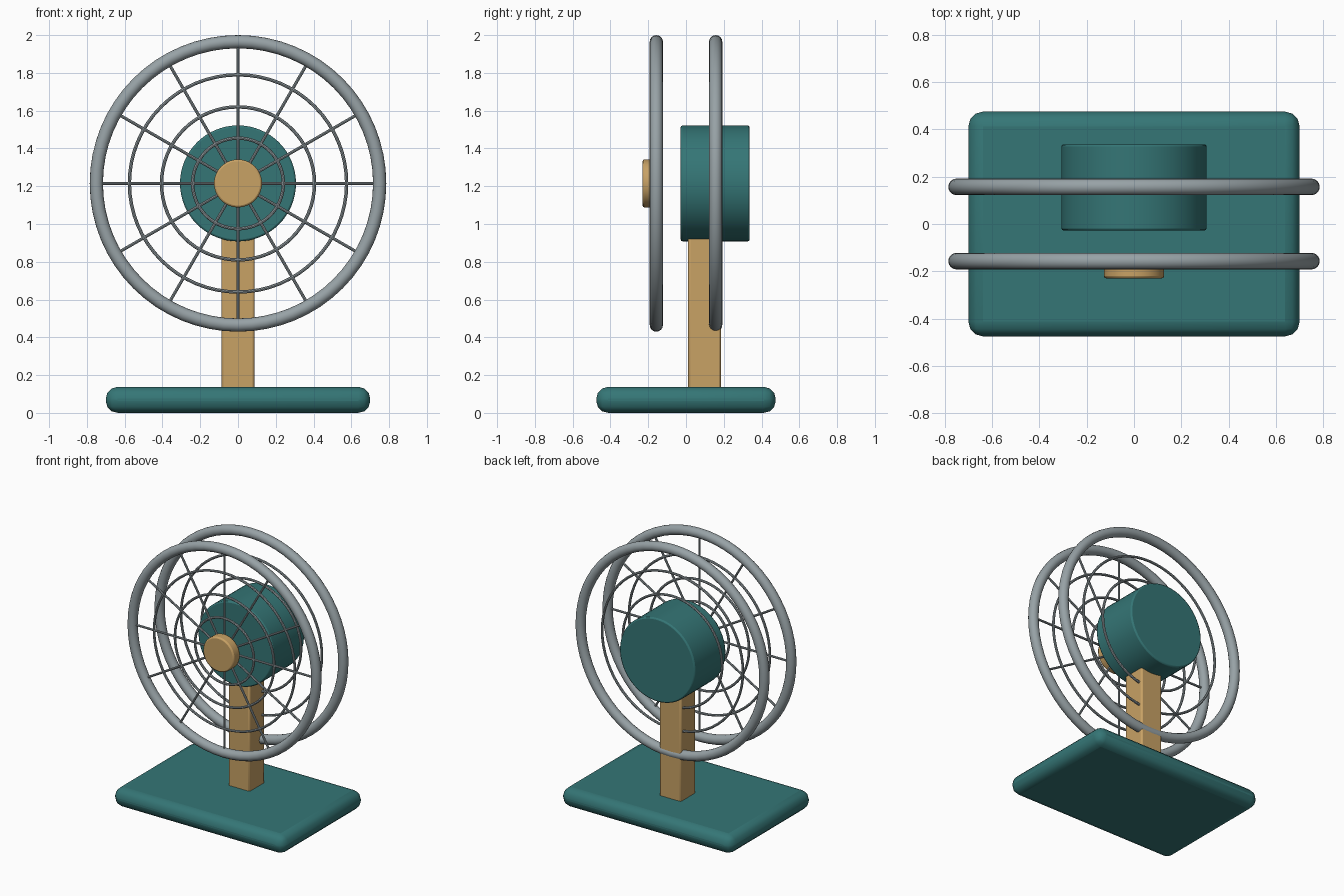
import bpy
import math
from mathutils import Vector

cube = bpy.data.objects.get("Cube")
if cube:
    bpy.data.objects.remove(cube, do_unlink=True)

HUB_Z = 1.215      # height of the fan axis
CAGE_Y = 0.157     # distance of each guard from the middle
FACE_FRONT = (math.pi / 2, 0, 0)


def make_material(name, rgb):
    mat = bpy.data.materials.new(name)
    mat.use_nodes = True
    mat.diffuse_color = (*rgb, 1)
    bsdf = next(n for n in mat.node_tree.nodes if n.type == 'BSDF_PRINCIPLED')
    bsdf.inputs["Base Color"].default_value = (*rgb, 1)
    return mat


teal = make_material("teal_paint", (0.035, 0.18, 0.18))
tan = make_material("tan_wood", (0.58, 0.36, 0.13))
steel = make_material("grey_steel", (0.31, 0.36, 0.38))


def finish(name, mat, bevel=0, segments=3):
    obj = bpy.context.object
    obj.name = name
    obj.data.materials.append(mat)
    if bevel:
        mod = obj.modifiers.new("rounded_edges", 'BEVEL')
        mod.width = bevel
        mod.segments = segments
        mod.limit_method = 'ANGLE'
    bpy.ops.object.shade_smooth_by_angle(angle=math.radians(35))
    return obj


def box(name, mat, center, size, bevel, segments=3):
    bpy.ops.mesh.primitive_cube_add(size=1, location=center)
    bpy.context.object.scale = size
    bpy.ops.object.transform_apply(location=False, rotation=False, scale=True)
    return finish(name, mat, bevel, segments)


def drum(name, mat, radius, y_front, y_back, bevel):
    bpy.ops.mesh.primitive_cylinder_add(
        vertices=64, radius=radius, depth=y_back - y_front,
        location=(0, (y_front + y_back) / 2, HUB_Z), rotation=FACE_FRONT)
    return finish(name, mat, bevel, 2)


def ring(name, radius, thickness, y, sides):
    bpy.ops.mesh.primitive_torus_add(
        major_radius=radius, minor_radius=thickness, major_segments=64,
        minor_segments=sides, location=(0, y, HUB_Z), rotation=FACE_FRONT)
    return finish(name, steel)


# Base, post, motor and front cap
box("base", teal, (0, 0, 0.069), (1.4, 0.95, 0.137), 0.062)
box("post", tan, (0, 0.098, 0.55), (0.175, 0.175, 0.86), 0.012, 2)
drum("motor_housing", teal, 0.307, -0.028, 0.337, 0.01)
drum("front_cap", tan, 0.127, -0.23, -0.155, 0.01)

# Front and rear guards
for side, y in (("front", -CAGE_Y), ("rear", CAGE_Y)):
    ring(side + "_guard_rim", 0.75, 0.035, y, 16)
    for i, radius in enumerate((0.24, 0.405, 0.575)):
        ring(f"{side}_guard_ring_{i + 1}", radius, 0.009, y, 8)

# Spokes radiating from the front cap
for i in range(12):
    angle = i * math.tau / 12
    direction = Vector((math.sin(angle), 0, math.cos(angle)))
    bpy.ops.mesh.primitive_cylinder_add(
        vertices=8, radius=0.008, depth=0.72, rotation=(0, angle, 0),
        location=Vector((0, -CAGE_Y, HUB_Z)) + direction * 0.36)
    finish(f"front_spoke_{i + 1}", steel)
